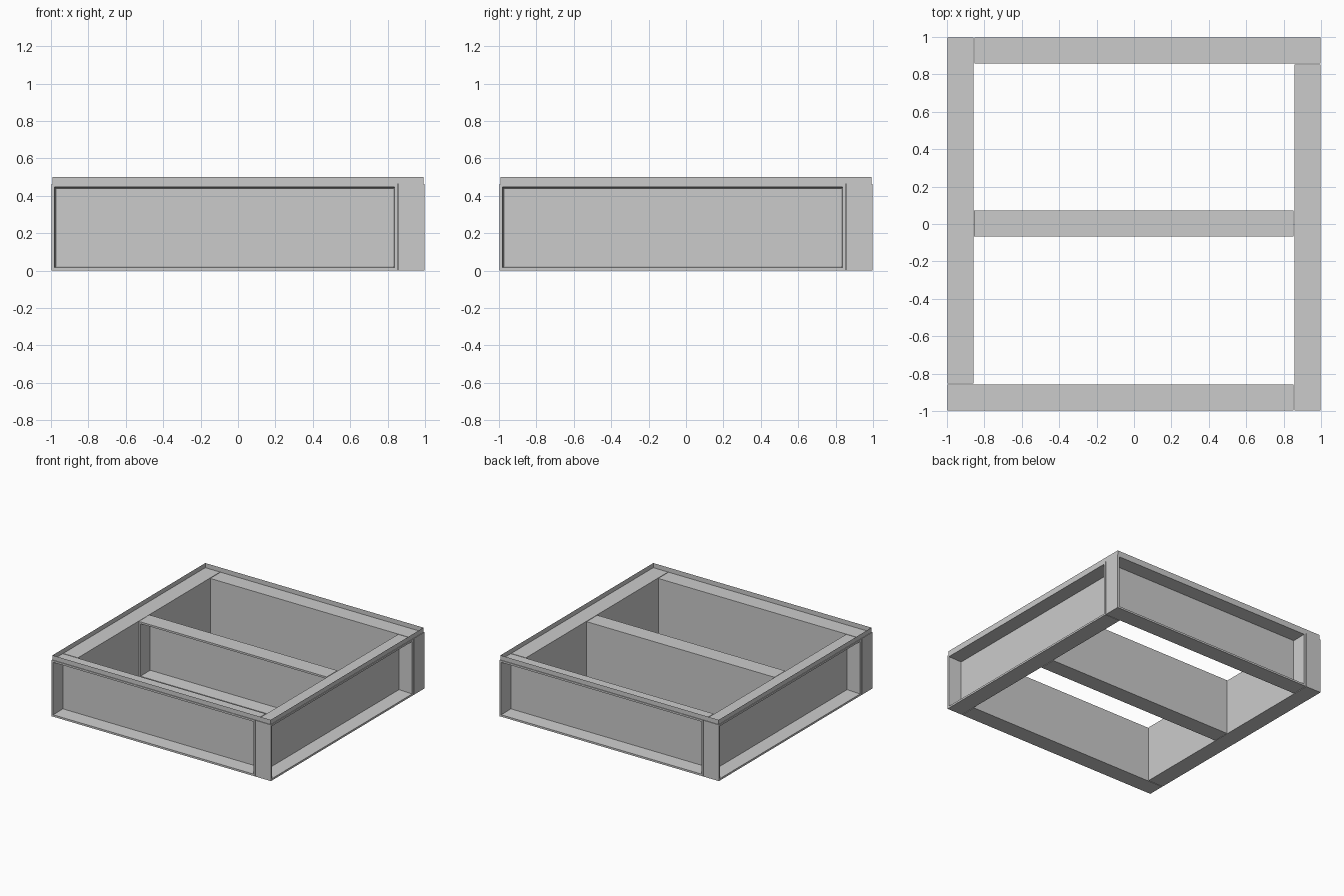
import bpy, bmesh
from math import pi
from mathutils import Matrix

if "Cube" in bpy.data.objects:
    bpy.data.objects.remove(bpy.data.objects["Cube"])

HEIGHT = 0.462   # panel height
DEPTH = 0.139    # panel thickness
OUT = 0.997      # outer half width
LIP = 0.992      # half width of the raised lip


def finish(bm, name, turn=0.0):
    bm.transform(Matrix.Rotation(turn, 4, 'Z'))
    mesh = bpy.data.meshes.new(name)
    bm.to_mesh(mesh)
    bm.free()
    obj = bpy.data.objects.new(name, mesh)
    bpy.context.collection.objects.link(obj)
    return obj


def panel(name, x0, x1, y0, turn=0.0):
    """Flanged panel: flat inner side, deep recess in the -y side."""
    bm = bmesh.new()
    bmesh.ops.create_cube(bm, size=1)
    bmesh.ops.scale(bm, vec=(x1 - x0, DEPTH, HEIGHT), verts=bm.verts)
    bmesh.ops.translate(bm, vec=((x0 + x1) / 2, y0 + DEPTH / 2, HEIGHT / 2),
                        verts=bm.verts)
    bm.normal_update()
    face = [f for f in bm.faces if f.normal.y < -0.9]
    # rim, then a slightly tapered recess
    bmesh.ops.inset_individual(bm, faces=face, thickness=0.022, depth=0)
    bmesh.ops.inset_individual(bm, faces=face, thickness=0.010, depth=-0.115)
    return finish(bm, name, turn)


def lip(name, turn):
    """Thin upright strip along the outer top edge, facing inward."""
    bm = bmesh.new()
    corners = [(LIP, HEIGHT), (-LIP, HEIGHT), (-LIP, 0.5), (LIP, 0.5)]
    bm.faces.new([bm.verts.new((x, -LIP, z)) for x, z in corners])
    return finish(bm, name, turn)


# four walls in a pinwheel, each with its lip
for i, side in enumerate(("front", "right", "back", "left")):
    panel(side + "_wall", -OUT, 0.853, -OUT, i * pi / 2)
    lip(side + "_lip", i * pi / 2)

# middle divider
panel("middle_divider", -0.855, 0.853, -0.067)
